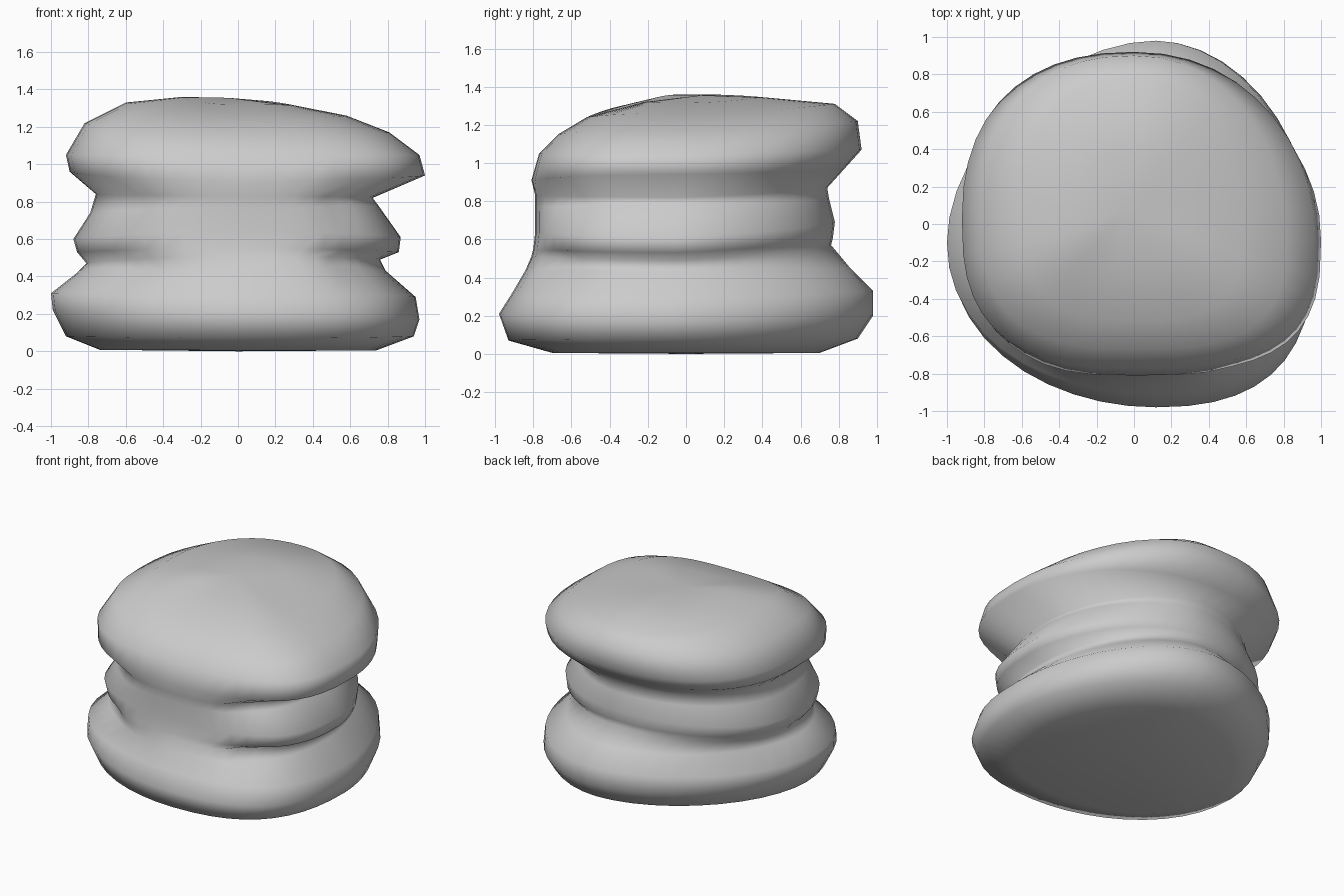
import bpy, bmesh, math

if "Cube" in bpy.data.objects:
    bpy.data.objects.remove(bpy.data.objects["Cube"])

SEG = 44
# Ring profile: (radius, z) toward right, back, left, front, then front radius of the smooth bridge
RINGS = [
    ((.74, .005), (.70, .005), (.74, .008), (.70, .005), .70),
    ((.94, .08), (.90, .08), (.92, .08), (.93, .07), .93),
    ((.97, .17), (.98, .20), (.99, .22), (.98, .21), .98),
    ((.95, .29), (.98, .33), (1.0, .31), (.91, .32), .91),
    ((.79, .43), (.86, .45), (.86, .42), (.80, .44), .84),
    ((.76, .49), (.76, .57), (.81, .47), (.71, .51), .81),
    ((.86, .53), (.77, .61), (.86, .53), (.77, .55), .80),
    ((.87, .61), (.78, .69), (.88, .60), (.78, .64), .79),
    ((.75, .78), (.75, .81), (.79, .74), (.74, .77), .79),
    ((.72, .82), (.74, .87), (.76, .84), (.70, .83), .79),
    ((1.0, .94), (.83, .97), (.90, .96), (.80, .91), .81),
    ((.97, 1.05), (.92, 1.07), (.92, 1.05), (.77, 1.05), .77),
    ((.81, 1.17), (.90, 1.22), (.82, 1.22), (.67, 1.15), .67),
    ((.58, 1.26), (.78, 1.31), (.60, 1.33), (.52, 1.24), .52),
    ((.30, 1.315), (.40, 1.345), (.30, 1.36), (.22, 1.32), .22),
]
# Corner roundness (back right, back left, front left, front right), x skew, y skew right, y skew left
BOTTOM = (1.85, 1.95, 2.05, 2.25, .12, -.1, -.1)
MIDDLE = (1.85, 2.05, 2.4, 2.6, .03, -.06, -.02)
TOP = (2.15, 2.3, 2.8, 2.7, 0, -.09, .03)


def smoothstep(a, b, t):
    t = max(0, min(1, (t - a) / (b - a)))
    return t * t * (3 - 2 * t)


def spow(v, p):
    return math.copysign(abs(v) ** p, v)


def ring_point(k, a):
    right, back, left, front, bridge = RINGS[k]
    style = BOTTOM if k < 5 else MIDDLE if k < 10 else TOP
    c, s = math.cos(a), math.sin(a)
    p = 2 / style[int(a // (math.pi / 2)) % 4]
    side = right if c >= 0 else left
    x = side[0] * spow(c, p)
    end = back if s >= 0 else front
    ext = end[0]
    if s < 0:
        # The front bridge closes the grooves around the centre
        w = 1 - (smoothstep(.36, .54, x) if x > 0 else smoothstep(.38, .66, -x))
        ext += (bridge - ext) * w
    y = ext * spow(s, p)
    # Sides slope evenly from front to back; the crown is rounder
    t = s * s if k > 11 else .5 * (s * s + abs(math.asin(s)) * 2 / math.pi)
    z = side[1] * (1 - t) + end[1] * t
    # Skew of the ends and sides
    x += style[4] * s * s * min(1, ext)
    y += style[5 if c > 0 else 6] * c * c * side[0]
    return x, y, z


# Stacked bun body
bm = bmesh.new()
loops = [[bm.verts.new(ring_point(k, 2 * math.pi * (i + .001) / SEG)) for i in range(SEG)]
         for k in range(len(RINGS))]
for lo, hi in zip(loops, loops[1:]):
    for i in range(SEG):
        j = (i + 1) % SEG
        bm.faces.new((lo[i], lo[j], hi[j], hi[i]))
base = bm.verts.new((0, 0, 0))
apex = bm.verts.new((-.05, .08, 1.355))
for i in range(SEG):
    j = (i + 1) % SEG
    bm.faces.new((base, loops[0][j], loops[0][i]))
    bm.faces.new((apex, loops[-1][i], loops[-1][j]))
bmesh.ops.recalc_face_normals(bm, faces=bm.faces)
mesh = bpy.data.meshes.new("stacked_bun")
bm.to_mesh(mesh)
bm.free()
for f in mesh.polygons:
    f.use_smooth = True
obj = bpy.data.objects.new("stacked_bun", mesh)
bpy.context.collection.objects.link(obj)
